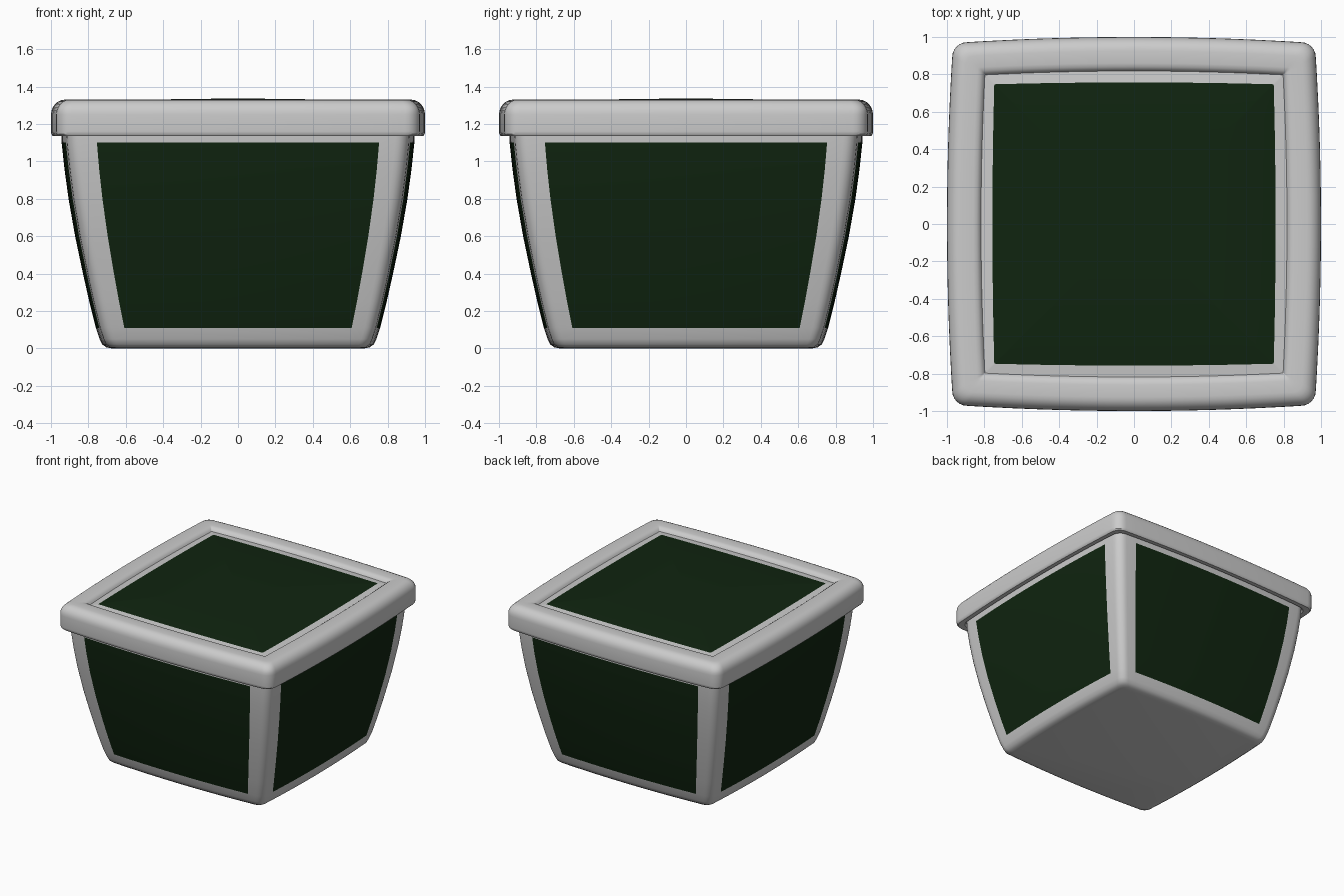
import bpy, bmesh, math

if "Cube" in bpy.data.objects:
    bpy.data.objects.remove(bpy.data.objects["Cube"])


def material(name, rgb):
    m = bpy.data.materials.new(name)
    m.diffuse_color = (*rgb, 1)
    m.use_nodes = True
    m.node_tree.nodes["Principled BSDF"].inputs["Base Color"].default_value = m.diffuse_color
    return m


GREY = material("light grey", (0.6, 0.6, 0.6))
GREEN = material("dark green", (0.005, 0.018, 0.005))
N, ARC = 12, 6            # segments across a side, segments per corner
PER = N + 2 + ARC         # points per side


def section(scale, z, bulge, radius):
    """Square outline with bowed sides and rounded corners."""
    c = 1 - bulge - radius
    ts = [-c] + [-0.8 + 1.6 * i / N for i in range(N + 1)] + [c]
    side = [(1 - bulge * (t / c) ** 2, t) for t in ts]
    for i in range(1, ARC):
        a = math.pi / 2 * i / ARC
        side.append((c + radius * math.cos(a), c + radius * math.sin(a)))
    pts = []
    for _ in range(4):
        pts += [(x * scale, y * scale, z) for x, y in side]
        side = [(-y, x) for x, y in side]
    return pts


def loft(name, rings, is_green, closed_ends):
    bm = bmesh.new()
    loops = [[bm.verts.new(p) for p in section(*r)] for r in rings]
    n = len(loops[0])
    for i in range(len(loops) - 1):
        for j in range(n):
            k = (j + 1) % n
            f = bm.faces.new((loops[i][j], loops[i][k], loops[i + 1][k], loops[i + 1][j]))
            f.material_index = int(is_green(i, j % PER))
    for e in closed_ends:
        f = bm.faces.new(loops[e])
        f.material_index = int(is_green(e, 0) if e else False)
    bmesh.ops.recalc_face_normals(bm, faces=bm.faces)
    me = bpy.data.meshes.new(name)
    bm.to_mesh(me)
    bm.free()
    me.materials.append(GREY)
    me.materials.append(GREEN)
    ob = bpy.data.objects.new(name, me)
    bpy.context.collection.objects.link(ob)
    bpy.ops.object.select_all(action='DESELECT')
    ob.select_set(True)
    bpy.context.view_layer.objects.active = ob
    bpy.ops.object.shade_smooth_by_angle(angle=math.radians(35))
    return ob


# Tapered tub with a green panel on each side
profile = [(0.675, 0), (0.705, 0.006), (0.727, 0.022), (0.74, 0.05), (0.76, 0.11),
           (0.795, 0.25), (0.829, 0.4), (0.871, 0.6), (0.906, 0.8), (0.928, 0.96),
           (0.943, 1.10), (0.946, 1.18)]
loft("tub", [(r, z, 0.03, 0.08) for r, z in profile],
     lambda i, j: 4 <= i < 10 and 1 <= j <= N, (0, -1))

# Lid: rounded rim, sunken border and gently domed green top panel
rim = [(0.94, 1.16, 0.03, 0.08), (0.955, 1.137, 0.03, 0.08), (0.99, 1.135, 0.028, 0.08),
       (0.998, 1.145, 0.028, 0.08), (1.0, 1.16, 0.028, 0.08), (1.0, 1.25, 0.028, 0.08)]
for i in range(1, 7):
    a = math.pi / 2 * i / 6
    rim.append((0.925 + 0.075 * math.cos(a), 1.25 + 0.08 * math.sin(a),
                0.028, 0.08 - 0.03 * i / 6))
rim += [(0.86, 1.33, 0.025, 0.02), (0.84, 1.326, 0.025, 0.01), (0.826, 1.315, 0.025, 0.008),
        (0.818, 1.302, 0.025, 0.008)]
edge = len(rim)
for s in (1, 0.95, 0.9, 0.8, 0.65, 0.5, 0.3, 0.1):
    rim.append((0.757 * s, 1.335 - 0.027 * s ** 3, 0.013, 0.008))
loft("lid", rim, lambda i, j: i >= edge or i == -1, (0, -1))
